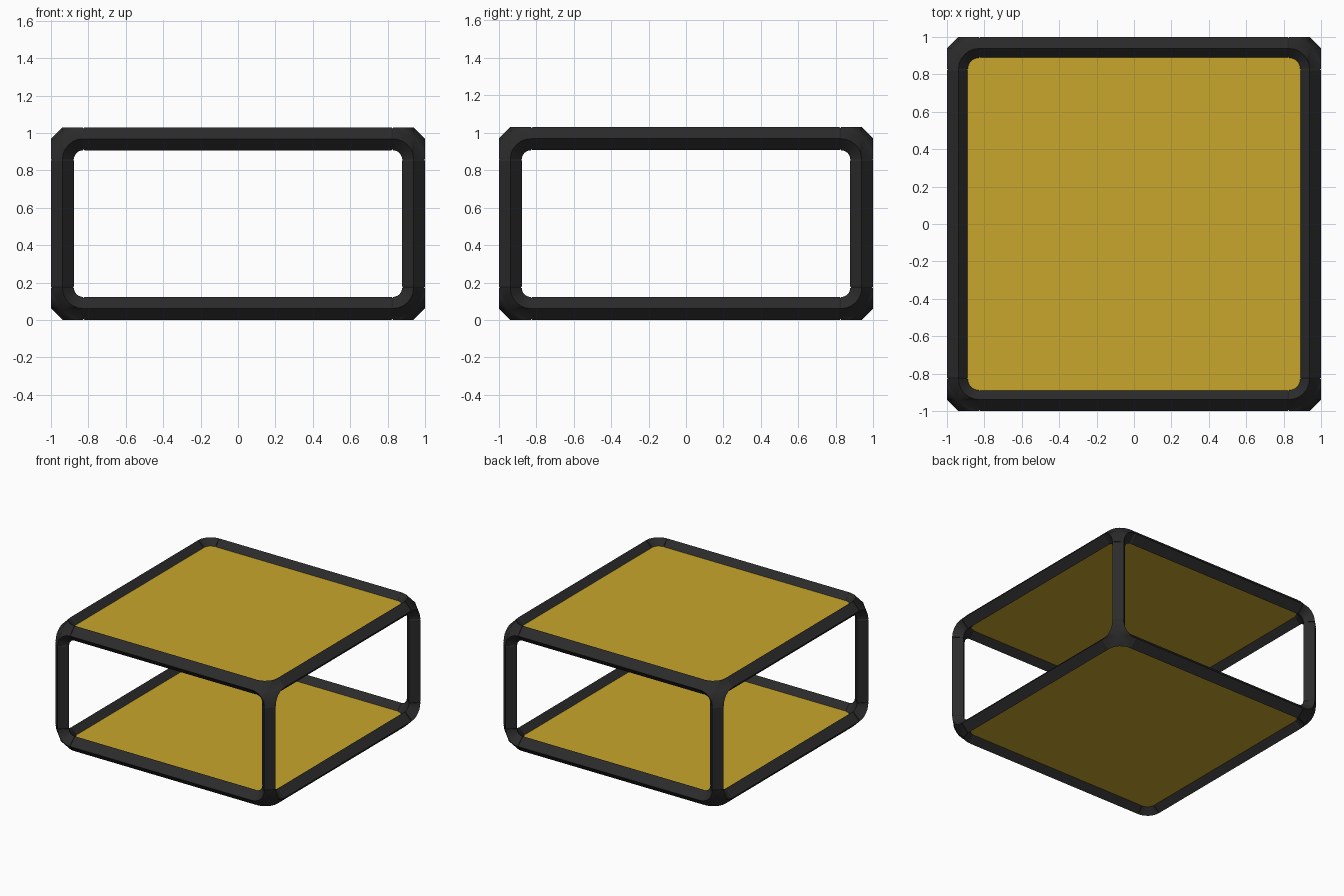
import bpy, bmesh, math
from mathutils import Vector

cube = bpy.data.objects.get("Cube")
if cube:
    bpy.data.objects.remove(cube, do_unlink=True)

R = 0.0615              # half diagonal of the diamond tube section
BEND = 0.11             # centre-line radius of the corner bends
HALF = 1 - R            # tube centre line in x and y
LOW, HIGH = R, 1.03 - R  # tube centre lines in z
STEPS = 6


def material(name, rgb):
    m = bpy.data.materials.new(name)
    m.use_nodes = True
    m.diffuse_color = (*rgb, 1)
    bsdf = m.node_tree.nodes["Principled BSDF"]
    bsdf.inputs["Base Color"].default_value = (*rgb, 1)
    bsdf.inputs["Roughness"].default_value = 0.6
    return m


black = material("charcoal_plastic", (0.024, 0.024, 0.024))
yellow = material("mustard_panel", (0.58, 0.38, 0.025))


def finish(bm, name, mat, smooth=False):
    bmesh.ops.remove_doubles(bm, verts=bm.verts, dist=1e-5)
    bmesh.ops.recalc_face_normals(bm, faces=bm.faces)
    mesh = bpy.data.meshes.new(name)
    bm.to_mesh(mesh)
    bm.free()
    mesh.materials.append(mat)
    ob = bpy.data.objects.new(name, mesh)
    bpy.context.collection.objects.link(ob)
    if smooth:
        bpy.ops.object.select_all(action='DESELECT')
        ob.select_set(True)
        bpy.context.view_layer.objects.active = ob
        bpy.ops.object.shade_smooth_by_angle(angle=math.radians(32))
    return ob


def axis_point(axis, along, a, b):
    p = Vector()
    p[axis], p[(axis + 1) % 3], p[(axis + 2) % 3] = along, a, b
    return p


def bar(name, axis, centre, length):
    """Straight diamond tube with slightly tapered ends that read as seams."""
    bm = bmesh.new()
    h = length / 2
    rings = []
    for along, s in ((-h, 0.9), (0.008 - h, 1), (h - 0.008, 1), (h, 0.9)):
        r = R * s
        rings.append([bm.verts.new(centre + axis_point(axis, along, a * r, b * r))
                      for a, b in ((1, 0), (0, 1), (-1, 0), (0, -1))])
    for p, q in zip(rings, rings[1:]):
        for i in range(4):
            j = (i + 1) % 4
            bm.faces.new((p[i], p[j], q[j], q[i]))
    bm.faces.new(rings[0])
    bm.faces.new(rings[-1])
    finish(bm, name, black)


def corner(name, centre, signs):
    """Three-way joint: three quarter bends with filled outer and inner patches."""
    bm = bmesh.new()

    def vert(p):
        return bm.verts.new(centre + Vector(c * s for c, s in zip(p, signs)))

    def face(*points):
        bm.faces.new([vert(p) for p in points])

    def arc(axis, height, radius):
        angles = [i / STEPS * math.pi / 2 for i in range(STEPS + 1)]
        return [axis_point(axis, height, BEND - radius * math.sin(t),
                           BEND - radius * math.cos(t)) for t in angles]

    outer = Vector((-0.008,) * 3)
    inner = Vector((0.047,) * 3)
    for axis in range(3):
        back = arc(axis, -R, BEND)
        crook = arc(axis, 0, BEND - R)
        front = arc(axis, R, BEND)
        for i in range(STEPS):
            face(back[i], back[i + 1], crook[i + 1], crook[i])
            face(back[i], back[i + 1], outer)
            face(crook[i], crook[i + 1], inner)
        # Patches and cap at the end of this arm
        a, b = axis_point(axis, BEND, -R, 0), axis_point(axis, BEND, 0, -R)
        c, d = axis_point(axis, BEND, R, 0), axis_point(axis, BEND, 0, R)
        face(a, b, outer)
        face(c, d, inner)
        face(a, b, c, d)
    finish(bm, name, black, True)


# Corner joints and upright posts
for sx, x_name in ((-1, "right"), (1, "left")):
    for sy, y_name in ((-1, "front"), (1, "back")):
        place = y_name + "_" + x_name
        for z, sz, z_name in ((LOW, 1, "lower"), (HIGH, -1, "upper")):
            corner(z_name + "_" + place + "_corner",
                   Vector((sx * HALF, sy * HALF, z)), (-sx, -sy, sz))
        bar(place + "_post", 2, Vector((sx * HALF, sy * HALF, (LOW + HIGH) / 2)),
            HIGH - LOW - 2 * BEND)

# Horizontal rails and the two panels
for z, z_name in ((LOW, "lower"), (HIGH, "upper")):
    span = 2 * (HALF - BEND)
    for s, y_name, x_name in ((-1, "front", "right"), (1, "back", "left")):
        bar(z_name + "_" + y_name + "_rail", 0, Vector((0, s * HALF, z)), span)
        bar(z_name + "_" + x_name + "_rail", 1, Vector((s * HALF, 0, z)), span)
    bm = bmesh.new()
    bmesh.ops.create_cube(bm, size=1)
    for v in bm.verts:
        v.co = Vector((v.co.x * 1.82, v.co.y * 1.82, v.co.z * 0.024 + z))
    finish(bm, z_name + "_panel", yellow)
